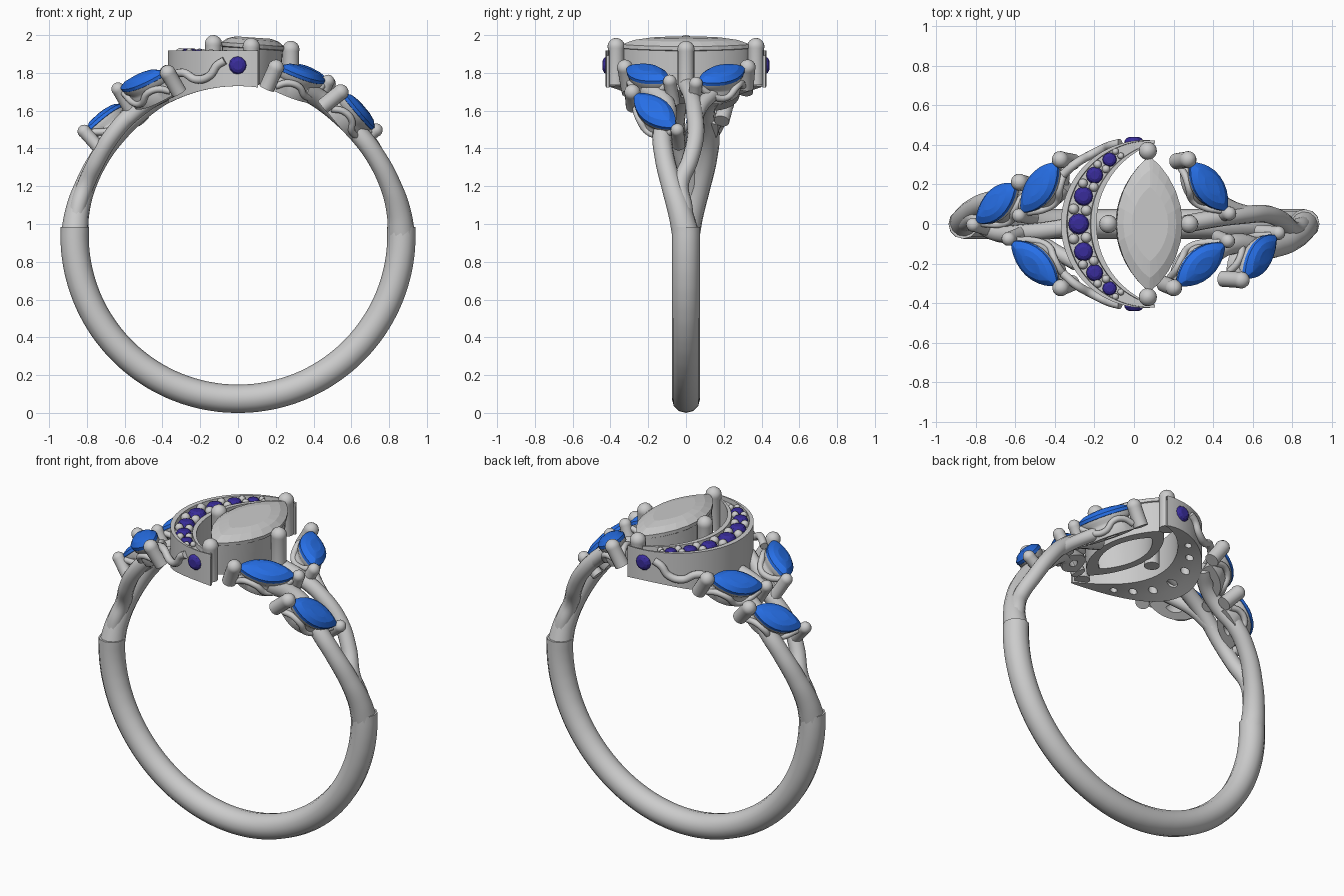
import bpy, bmesh
from math import sin, cos, pi, radians, sqrt
from mathutils import Vector, Matrix

if "Cube" in bpy.data.objects:
    bpy.data.objects.remove(bpy.data.objects["Cube"])

ZC, RI = 0.94, 0.79          # ring centre height, finger radius


def material(name, col):
    m = bpy.data.materials.new(name)
    m.diffuse_color = col
    m.use_nodes = True
    m.node_tree.nodes["Principled BSDF"].inputs["Base Color"].default_value = m.diffuse_color
    return m


BLUE = material("blue_stone", (0.02, 0.16, 0.8, 1))
PURPLE = material("purple_stone", (0.04, 0.025, 0.32, 1))


def finish(name, bm, mat=None, smooth=35):
    bmesh.ops.recalc_face_normals(bm, faces=bm.faces)
    me = bpy.data.meshes.new(name)
    bm.to_mesh(me)
    bm.free()
    if smooth:
        for p in me.polygons:
            p.use_smooth = True
        me.set_sharp_from_angle(angle=radians(smooth))
    if mat:
        me.materials.append(mat)
    ob = bpy.data.objects.new(name, me)
    bpy.context.collection.objects.link(ob)
    return ob


def outline_marquise(L, W, n=32):
    return [(L * cos(t), W * sin(t) * abs(sin(t)) ** 0.65)
            for t in (2 * pi * i / n for i in range(n))]


def outline_circle(r, n=20):
    return [(r * cos(2 * pi * i / n), r * sin(2 * pi * i / n)) for i in range(n)]


def loft(name, outline, rings, M, mat=None, smooth=35, loop=False):
    """Stack scaled copies of an outline: rings = (scale, height)."""
    bm = bmesh.new()
    n = len(outline)
    vs = [[bm.verts.new(M @ Vector((s * u, s * v, z))) for u, v in outline] for s, z in rings]
    pairs = list(zip(vs, vs[1:])) + ([(vs[-1], vs[0])] if loop else [])
    for a, b in pairs:
        for i in range(n):
            j = (i + 1) % n
            bm.faces.new((a[i], a[j], b[j], b[i]))
    if not loop:
        bm.faces.new(vs[0])
        bm.faces.new(vs[-1])
    return finish(name, bm, mat, smooth)


def frame(c, u, n):
    u = Vector(u).normalized()
    n = Vector(n)
    n = (n - u * n.dot(u)).normalized()
    v = n.cross(u)
    M = Matrix((u, v, n)).transposed().to_4x4()
    M.translation = c
    return M


def wire(name, pts, r, radii=None):
    """Smooth round wire through points."""
    cu = bpy.data.curves.new(name, 'CURVE')
    cu.dimensions = '3D'
    cu.bevel_depth, cu.bevel_resolution = r, 4
    cu.resolution_u = 8
    cu.use_fill_caps = True
    sp = cu.splines.new('BEZIER')
    sp.bezier_points.add(len(pts) - 1)
    for i, (b, p) in enumerate(zip(sp.bezier_points, pts)):
        b.co = p
        b.handle_left_type = b.handle_right_type = 'AUTO'
        b.radius = radii[i] if radii else 1
    ob = bpy.data.objects.new(name, cu)
    bpy.context.collection.objects.link(ob)
    bpy.ops.object.select_all(action='DESELECT')
    ob.select_set(True)
    bpy.context.view_layer.objects.active = ob
    bpy.ops.object.convert(target='MESH')


def prong(name, M, r, z0, z1):
    dome = [(cos(a), z1 - r + r * sin(a)) for a in (0, .4, .8, 1.2, 1.5)]
    loft(name, outline_circle(r), [(0.95, z0), (0.95, z1 - r * 1.2)] + dome, M)


def bead(name, p, r):
    bm = bmesh.new()
    bmesh.ops.create_uvsphere(bm, u_segments=14, v_segments=8, radius=r,
                              matrix=Matrix.Translation(p))
    finish(name, bm)


def round_stone(name, M, r):
    loft(name, outline_circle(r, 12),
         [(0.3, -0.5 * r), (1, -0.1 * r), (1, 0.1 * r), (0.8, 0.4 * r), (0.5, 0.55 * r)],
         M, PURPLE, 0)


def polar(deg, y, r):
    a = radians(deg)
    return Vector((r * cos(a), y, ZC + r * sin(a)))


# lower half of the band
wire("band", [polar(a, 0, 0.865) for a in range(-183, 4, 6)], 0.075)

# twisting vine shoulders, the left being the right turned half round
vines = {
    "outer_vine": (0.052, [(0, 0, .865), (8, -.03, .86), (18, -.075, .85), (30, -.115, .84),
                           (40, -.125, .835), (50, -.10, .835), (58, -.12, .84), (66, -.2, .845)]),
    "inner_vine": (0.045, [(2, 0, .865), (10, -.01, .86), (18, -.03, .85), (28, .02, .845),
                           (38, .05, .85), (50, .045, .855), (60, .03, .85), (72, 0, .845)]),
    "branch_vine": (0.038, [(44, .045, .85), (54, .08, .845), (62, .14, .845), (70, .2, .85)]),
}
for side, sg in (("right", 1), ("left", -1)):
    for nm, (r, pts) in vines.items():
        P = [Vector((sg * q.x, sg * q.y, q.z)) for q in (polar(*p) for p in pts)]
        rad = [1.4, 1.25, 1.08] + [1] * (len(P) - 3) if nm == "outer_vine" else None
        wire(f"{side}_{nm}", P, r, rad)

# blue marquise leaves: stone, cup, scroll wires and two prongs
leaves = [((-.80, .01, 1.50), (-.60, .20, 1.63)), ((-.57, .06, 1.71), (-.39, .31, 1.80)),
          ((-.62, -.09, 1.72), (-.39, -.31, 1.80)), ((.47, .07, 1.75), (.29, .31, 1.83)),
          ((.46, -.10, 1.76), (.22, -.31, 1.83)), ((.72, -.06, 1.51), (.56, -.27, 1.69))]
for k, (a, b) in enumerate(leaves):
    a, b = Vector(a), Vector(b)
    c, L, W = (a + b) / 2, (b - a).length / 2, 0.082
    M = frame(c, b - a, (c.x, c.y * 0.9, c.z - ZC))
    loft(f"leaf_stone_{k}", outline_marquise(L, W, 24),
         [(0.3, -.05), (1, -.014), (1, .004), (0.72, .026), (0.4, .034)], M, BLUE, 12)
    loft(f"leaf_cup_{k}", outline_marquise(L, W),
         [(0.97, -.012), (0.95, -.035), (0.84, -.05), (0.84, -.065), (0.93, -.08),
          (0.88, -.13), (0.3, -.13), (0.25, -.06)], M)
    for sv in (1, -1):
        pts = [(-.95, .1, -.03), (-.55, .62, -.085), (-.1, .92, -.095), (.3, .88, -.055), (.65, .55, -.06),
               (.9, .2, -.1)]
        wire(f"leaf_scroll_{k}", [M @ Vector((L * u, sv * W * v, z)) for u, v, z in pts], 0.018)
    for end, r in ((-1, .036), (1, .043)):
        prong(f"leaf_prong_{k}", M @ Matrix.Translation((end * (L + .022), 0, 0)), r, -.13, .035)

# centre stone and its open gallery, tilted slightly to the right
C = Matrix.Translation((0.078, 0, 1.945)) @ Matrix.Rotation(radians(4), 4, 'Y') \
    @ Matrix.Rotation(pi / 2, 4, 'Z')
loft("centre_stone", outline_marquise(.34, .168, 24),
     [(0.15, -.11), (1, -.014), (1, .006), (0.8, .03), (0.55, .042)], C, None, 0)
loft("centre_seat", outline_marquise(.34, .166, 48),
     [(0.97, -.012), (0.95, -.2), (0.66, -.2), (0.75, -.03)], C, loop=True)
for x, y, top in ((.07, .37, 1.985), (.07, -.37, 1.985), (-.13, 0, 2.0), (.28, 0, 1.97)):
    prong("centre_prong", Matrix.Translation((x, y, 0)), .046, 1.735, top)


# crescent with raised rims, underside following the finger hole
def cres(t, f):
    o, i = radians(97) * t, radians(72) * t
    po = Vector((.055 - .425 * cos(o), .425 * sin(o), 0))
    pi_ = Vector((.24 - .43 * cos(i), .43 * sin(i), 0))
    return po.lerp(pi_, f)


TOP, REC = 1.918, 1.892
section = [(0, None), (0, TOP), (.16, TOP), (.18, REC), (.82, REC), (.84, TOP), (1, TOP),
           (1, None), (.67, None), (.33, None)]
bm = bmesh.new()
rows = []
for s in range(49):
    row = []
    for f, z in section:
        p = cres(s / 24 - 1, f)
        p.z = z or ZC + sqrt(RI * RI - p.x ** 2)
        row.append(bm.verts.new(p))
    rows.append(row)
n = len(section)
for a, b in zip(rows, rows[1:]):
    for i in range(n):
        bm.faces.new((a[i], a[(i + 1) % n], b[(i + 1) % n], b[i]))
bm.faces.new(rows[0])
bm.faces.new(rows[-1])
crescent = finish("crescent", bm)

# graduated purple stones, drilled seats and gripping beads
cut = bmesh.new()
for t, r in ((0, .053), (.227, .048), (.42, .043), (.595, .036)):
    for sg in ((1, -1) if t else (1,)):
        p = cres(sg * t, .5)
        round_stone("crescent_stone", Matrix.Translation((p.x, p.y, 1.9)), r)
        bmesh.ops.create_cone(cut, cap_ends=True, segments=16, radius1=r * .55, radius2=r * .55,
                              depth=.4, matrix=Matrix.Translation((p.x, p.y, 1.67)))
for t, r in ((.115, .027), (.325, .024), (.51, .021), (.68, .017)):
    for sg in (1, -1):
        for f in (.32, .68):
            p = cres(sg * t, f)
            bead("crescent_bead", (p.x, p.y, 1.905), r)
drill = finish("stone_drill", cut, smooth=0)
drill.hide_render = True
drill.hide_viewport = True
mod = crescent.modifiers.new("holes", 'BOOLEAN')
mod.object, mod.operation, mod.solver = drill, 'DIFFERENCE', 'EXACT'

# side stones and scroll wires on the crescent walls
for sg in (1, -1):
    round_stone("side_stone", frame(Vector((0, sg * .415, 1.84)), (1, 0, 0), (0, sg, 0)), .048)
    pts = [(-.36, .25, 1.78), (-.29, .31, 1.80), (-.22, .35, 1.765), (-.15, .385, 1.785),
           (-.11, .40, 1.84), (-.07, .41, 1.865)]
    wire("crescent_scroll", [Vector((x, sg * y, z)) for x, y, z in pts], .022)
